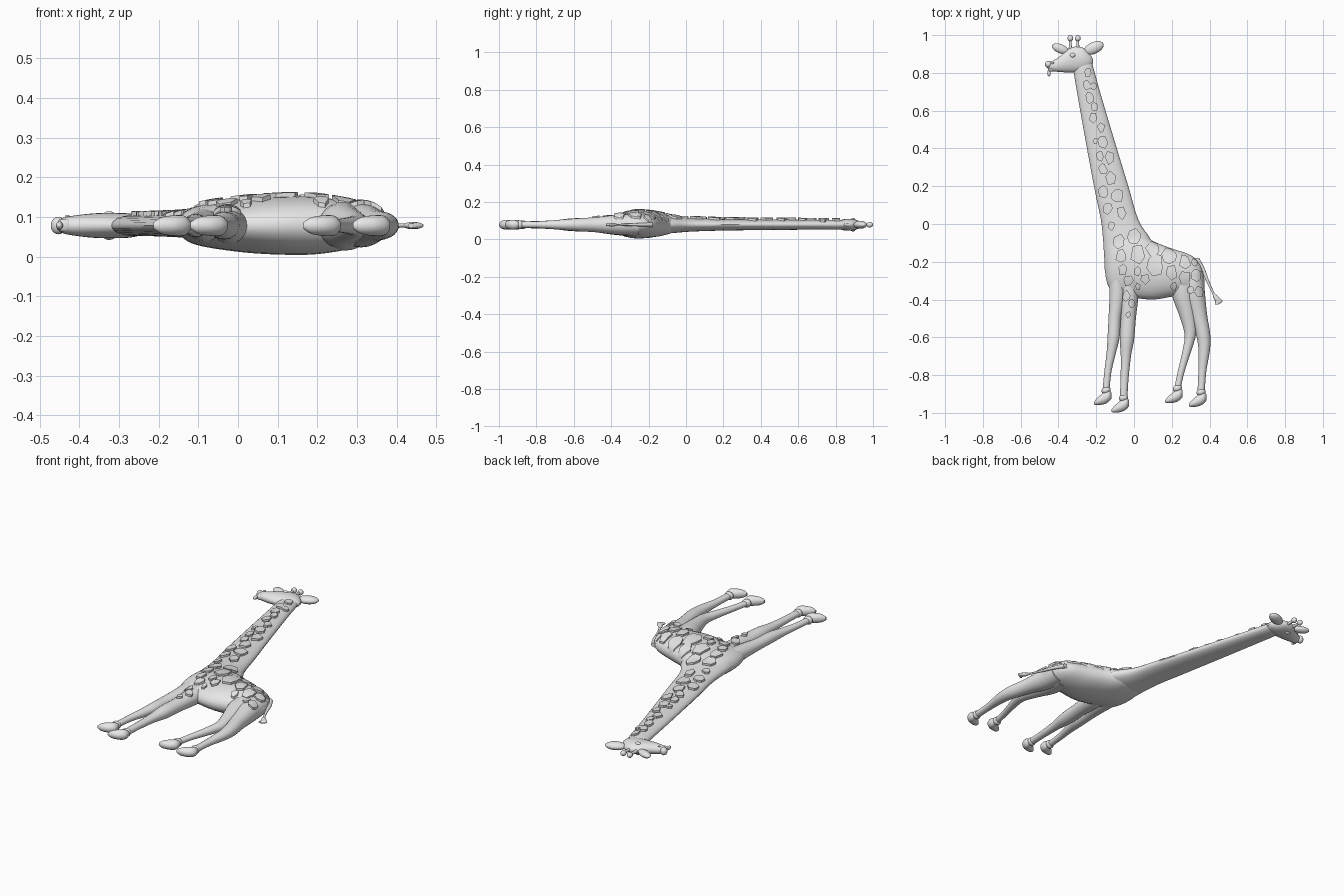
import bpy, bmesh, math, random
from mathutils import Vector
from mathutils.bvhtree import BVHTree

random.seed(4)
cube = bpy.data.objects.get("Cube")
if cube:
    bpy.data.objects.remove(cube, do_unlink=True)

MID = 0.078          # height of the plane the animal lies in
SIDES = 24
skins = []           # surfaces that carry raised patches

grey = bpy.data.materials.new("plain grey")
grey.use_nodes = True
grey.diffuse_color = (0.8, 0.8, 0.8, 1)
grey.node_tree.nodes["Principled BSDF"].inputs["Base Color"].default_value = (0.8, 0.8, 0.8, 1)


def finish(name, bm, smooth=True):
    bmesh.ops.recalc_face_normals(bm, faces=bm.faces)
    mesh = bpy.data.meshes.new(name)
    bm.to_mesh(mesh)
    bm.free()
    mesh.materials.append(grey)
    obj = bpy.data.objects.new(name, mesh)
    bpy.context.collection.objects.link(obj)
    if smooth:
        bpy.ops.object.select_all(action='DESELECT')
        obj.select_set(True)
        bpy.context.view_layer.objects.active = obj
        bpy.ops.object.shade_smooth_by_angle(angle=math.radians(40))
    return obj


def spline(stations, steps=4):
    """Smooth the stations with a Catmull-Rom curve."""
    pts = [Vector(s) for s in stations]
    out = []
    for i in range(len(pts) - 1):
        b, c = pts[i], pts[i + 1]
        a, d = pts[max(i - 1, 0)], pts[min(i + 2, len(pts) - 1)]
        for k in range(steps):
            t = k / steps
            out.append(0.5 * (2 * b + (c - a) * t + (2 * a - 5 * b + 4 * c - d) * t ** 2
                              + (3 * b - a - 3 * c + d) * t ** 3))
    return out + [pts[-1]]


def loft(name, axis, stations, skin=False):
    """Oval rings along an axis; station = position, low edge, high edge, half depth."""
    bm = bmesh.new()
    rings = []
    for pos, low, high, depth in spline(stations):
        mid, half = (low + high) / 2, max((high - low) / 2, 0.002)
        ring = []
        for k in range(SIDES):
            a = math.tau * k / SIDES
            across, z = mid + half * math.cos(a), MID + max(depth, 0.002) * math.sin(a)
            ring.append(bm.verts.new((pos, across, z) if axis == 'x' else (across, pos, z)))
        rings.append(ring)
    for r, s in zip(rings, rings[1:]):
        for k in range(SIDES):
            n = (k + 1) % SIDES
            bm.faces.new((r[k], r[n], s[n], s[k]))
    bm.faces.new(rings[0])
    bm.faces.new(rings[-1])
    if skin:
        skins.append(BVHTree.FromBMesh(bm))
    return finish(name, bm)


def ball(name, x, y, size, angle=0, z=MID):
    """Ellipsoid with half sizes, turned in the plane by an angle in degrees."""
    bm = bmesh.new()
    bmesh.ops.create_uvsphere(bm, u_segments=20, v_segments=12, radius=1)
    obj = finish(name, bm)
    obj.location = (x, y, z)
    obj.scale = size
    obj.rotation_euler.z = math.radians(angle)
    return obj


# Torso and neck
loft("torso", 'x', [
    (-.155, -.24, -.2, .006), (-.14, -.32, -.1, .03), (-.1, -.37, -.03, .05), (0, -.39, -.03, .066),
    (.1, -.4, -.09, .073), (.2, -.385, -.13, .072), (.3, -.37, -.165, .055),
    (.35, -.38, -.215, .034), (.372, -.36, -.29, .008)], True)
loft("neck", 'y', [
    (-.3, -.13, .08, .02), (-.2, -.155, .11, .048), (-.09, -.163, .092, .046), (.02, -.175, .024, .037),
    (.2, -.212, -.03, .031), (.45, -.258, -.106, .028), (.7, -.302, -.18, .026),
    (.82, -.32, -.213, .026), (.89, -.31, -.235, .018)], True)

# Head with its features
loft("head", 'x', [
    (-.458, .825, .845, .008), (-.44, .812, .858, .02), (-.4, .805, .882, .027), (-.36, .803, .918, .031),
    (-.32, .803, .938, .032), (-.27, .81, .933, .03), (-.235, .83, .9, .02), (-.218, .85, .875, .006)])
ball("upper_lip", -.453, .845, (.019, .019, .022))
ball("lower_lip", -.435, .818, (.022, .011, .017), 10)
ball("tongue", -.45, .8, (.009, .02, .01))
ball("nostril", -.43, .852, (.007, .005, .004), 30, MID + .023)
ball("right_ear", -.39, .928, (.047, .024, .018), -22)
ball("left_ear", -.213, .932, (.056, .031, .021), 24)
for side, z in (("upper", MID + .027), ("lower", MID - .027)):
    ball(side + "_eye", -.325, .893, (.015, .012, .009), 0, z)
for name, x in (("right", -.337), ("left", -.297)):
    loft(name + "_horn", 'y', [(.91, x - .011, x + .011, .011), (.95, x - .007, x + .007, .008),
                               (.985, x - .007, x + .007, .008)])
    ball(name + "_horn_tip", x, .983, (.015, .017, .015))


# Legs: each station is position, centre, half width
def leg(name, stations, skin=False):
    loft(name, 'y', [(y, x - w, x + w, w * .9) for y, x, w in stations], skin)
    y, x, _ = stations[-1]
    ball(name + "_fetlock", x, y, (.025, .02, .023), 20)
    # Hoof: flat sole under a domed, forward pointing wedge
    loft(name + "_hoof", 'x', [(x - .065, y - .075, y - .062, .008), (x - .045, y - .079, y - .04, .021),
                               (x - .01, y - .074, y - .01, .026), (x + .015, y - .06, y, .024),
                               (x + .028, y - .045, y - .012, .01)])


leg("right_front_leg", [(-.26, -.085, .05), (-.38, -.088, .042), (-.5, -.102, .033), (-.6, -.108, .032),
                        (-.68, -.12, .025), (-.78, -.138, .019), (-.88, -.148, .018)])
leg("left_front_leg", [(-.25, -.02, .055), (-.38, -.024, .048), (-.5, -.03, .04), (-.61, -.037, .038),
                       (-.7, -.043, .027), (-.82, -.05, .021), (-.92, -.055, .02)], True)
leg("right_hind_leg", [(-.27, .27, .07), (-.38, .263, .06), (-.48, .283, .045), (-.58, .298, .031),
                       (-.66, .283, .024), (-.78, .25, .018), (-.87, .23, .017)])
leg("left_hind_leg", [(-.25, .305, .06), (-.36, .315, .06), (-.48, .342, .045), (-.58, .365, .038),
                      (-.66, .372, .031), (-.78, .362, .021), (-.89, .355, .019)], True)

# Tail with a flat tuft
loft("tail", 'y', [(-.18, .31, .345, .012), (-.24, .352, .376, .009), (-.31, .385, .401, .006),
                   (-.38, .42, .433, .005)])
loft("tail_tuft", 'y', [(-.365, .415, .425, .004), (-.39, .42, .452, .009), (-.41, .43, .468, .008),
                        (-.427, .428, .445, .006)])


# Raised coat patches following the upper skin
def skin_height(x, y):
    hits = [t.ray_cast(Vector((x, y, 1)), Vector((0, 0, -1)))[0] for t in skins]
    heights = [h.z for h in hits if h]
    return max(heights) if heights else None


def patch(number, x, y, size):
    bm = bmesh.new()
    count = random.choice((5, 6, 6, 7))
    turn = random.random() * math.tau
    corners = []
    for k in range(count):
        a = turn + math.tau * (k + random.uniform(-.2, .2)) / count
        r = size * random.uniform(.85, 1.15)
        corners.append(Vector((r * .9 * math.cos(a), r * 1.1 * math.sin(a))))
    rim = [c.lerp(corners[(k + 1) % count], t) for k, c in enumerate(corners) for t in (0, .5)]

    def vert(offset, lift):
        for shrink in (1, .85, .7, .5, .3, 0):
            px, py = x + offset.x * shrink, y + offset.y * shrink
            z = skin_height(px, py)
            if z is not None and z > MID + .008:
                break
        return bm.verts.new((px, py, (z or MID) + lift))

    lift = .011
    centre = vert(Vector((0, 0)), lift)
    inner = [vert(p * .55, lift) for p in rim]
    outer = [vert(p, lift) for p in rim]
    base = [vert(p, -.012) for p in rim]
    for k in range(len(rim)):
        n = (k + 1) % len(rim)
        bm.faces.new((centre, inner[k], inner[n]))
        for a, b in ((inner, outer), (outer, base)):
            bm.faces.new((a[k], b[k], b[n], a[n]))
    finish(f"coat_patch_{number}", bm)


neck_patches = [
    (-.245, .8, .024), (-.25, .735, .024), (-.215, .73, .018), (-.235, .67, .028), (-.21, .62, .022),
    (-.215, .56, .026), (-.175, .51, .026), (-.205, .44, .016), (-.165, .435, .032), (-.18, .36, .026),
    (-.13, .35, .032), (-.165, .29, .026), (-.125, .24, .036), (-.165, .17, .03), (-.09, .15, .036),
    (-.14, .08, .028), (-.065, .06, .032), (-.12, -.01, .022)]
body_patches = [
    (-.08, -.09, .036), (0, -.07, .04), (-.07, -.17, .034), (.02, -.16, .045), (.1, -.13, .04),
    (.11, -.22, .055), (.19, -.17, .045), (.2, -.26, .04), (.27, -.2, .036), (.32, -.2, .022),
    (-.06, -.24, .028), (-.03, -.3, .028), (.02, -.25, .022), (.06, -.29, .028), (.02, -.33, .018),
    (.27, -.29, .036), (.33, -.27, .03), (.21, -.33, .02), (.345, -.36, .028), (.3, -.35, .02),
    (-.04, -.38, .026), (-.01, -.42, .022), (-.03, -.48, .016)]
for number, (x, y, size) in enumerate(neck_patches + body_patches):
    patch(number, x, y, size)
